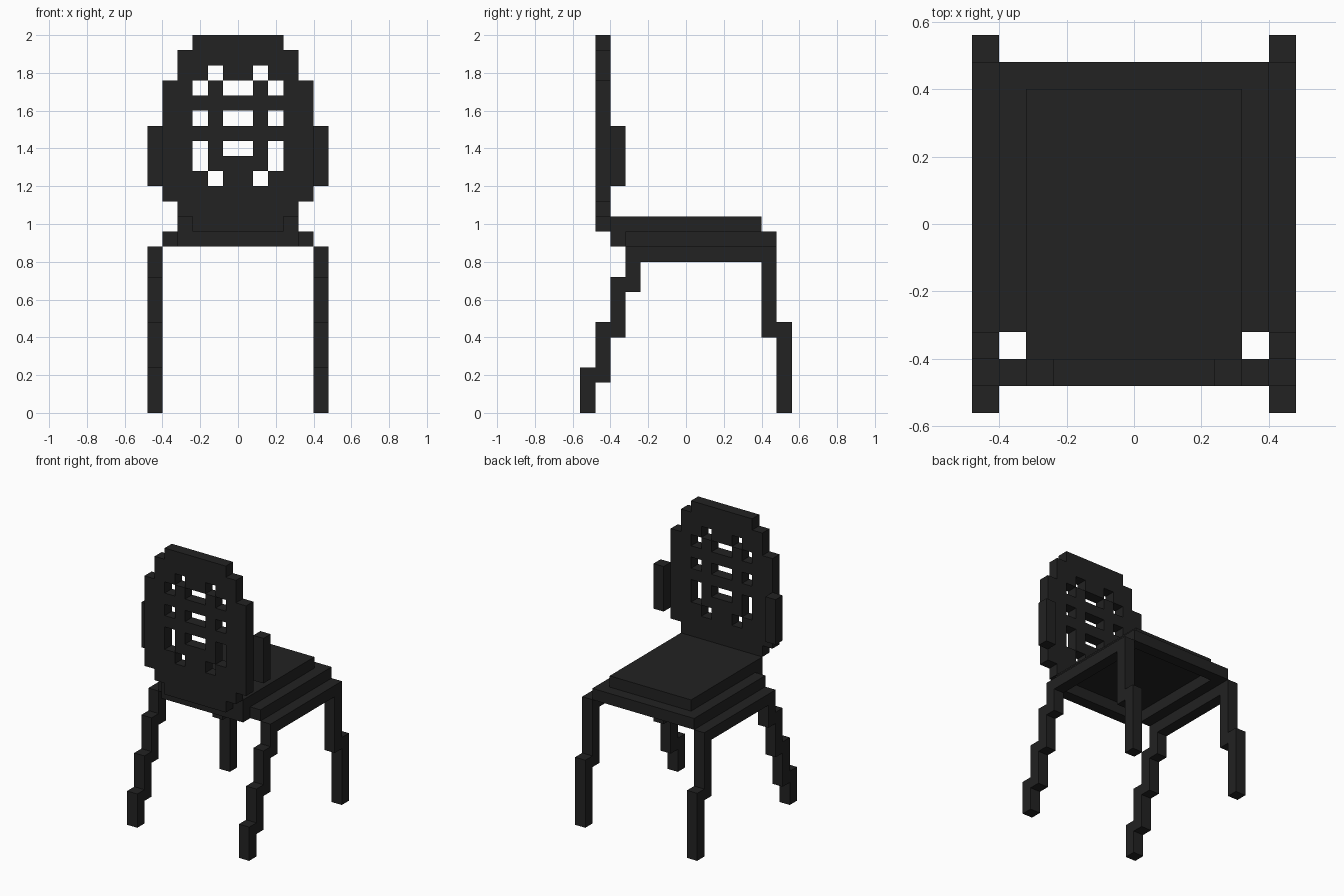
import bpy, bmesh, math
from itertools import product
from mathutils import Vector

UNIT = 0.08  # edge length of one block

cube = bpy.data.objects.get("Cube")
if cube:
    bpy.data.objects.remove(cube, do_unlink=True)

black = bpy.data.materials.new("charcoal black")
black.use_nodes = True
COLOUR = (0.016, 0.016, 0.016, 1)
black.diffuse_color = COLOUR
bsdf = black.node_tree.nodes["Principled BSDF"]
bsdf.inputs["Base Color"].default_value = COLOUR
bsdf.inputs["Roughness"].default_value = 0.8


def cells(box):
    """All blocks in a box given as (x0, x1, y0, y1, z0, z1)."""
    x0, x1, y0, y1, z0, z1 = box
    return set(product(range(x0, x1), range(y0, y1), range(z0, z1)))


def mirrored(blocks):
    return blocks | {(-x - 1, y, z) for x, y, z in blocks}


def block_part(name, solid, holes=()):
    """Skin the blocks of a part, leaving out the faces between them."""
    blocks = set().union(*map(cells, solid))
    for hole in holes:
        blocks -= mirrored(cells(hole))
    bm = bmesh.new()
    for block in blocks:
        for axis, side in product(range(3), (0, 1)):
            step = [0, 0, 0]
            step[axis] = 2 * side - 1
            if tuple(b + s for b, s in zip(block, step)) in blocks:
                continue
            corners = []
            for u, v in ((0, 0), (1, 0), (1, 1), (0, 1)):
                p = Vector(block)
                p[axis] += side
                p[(axis + 1) % 3] += u
                p[(axis + 2) % 3] += v
                corners.append(bm.verts.new(p * UNIT))
            bm.faces.new(corners if side else corners[::-1])
    bmesh.ops.remove_doubles(bm, verts=bm.verts[:], dist=UNIT / 100)
    bmesh.ops.dissolve_limit(bm, angle_limit=math.radians(1),
                             verts=bm.verts[:], edges=bm.edges[:])
    mesh = bpy.data.meshes.new(name)
    bm.to_mesh(mesh)
    bm.free()
    mesh.materials.append(black)
    obj = bpy.data.objects.new(name, mesh)
    bpy.context.collection.objects.link(obj)


def paired_part(name, solid):
    block_part("left_" + name, solid)
    block_part("right_" + name, [(-b[1], -b[0], *b[2:]) for b in solid])


# Seat cushion resting on an open frame
block_part("seat_cushion", [(-4, 4, -5, 5, 12, 13)])
block_part("seat_frame", [(-5, 5, -4, 6, 11, 12), (-4, 4, -5, -4, 11, 12)],
           holes=[(0, 4, -4, 5, 11, 12)])

# Rounded backrest: half width, bottom and top of each band
bands = [(3, 12, 13), (4, 13, 14), (5, 14, 22), (4, 22, 24), (3, 24, 25)]
# Lattice openings on one half: inner x, outer x, bottom and top
openings = [(1, 2, 15, 16), (2, 3, 16, 18), (0, 1, 17, 18), (2, 3, 19, 20),
            (0, 1, 19, 20), (2, 3, 21, 22), (0, 1, 21, 22), (1, 2, 22, 23)]
block_part("backrest", [(-w, w, -6, -5, z0, z1) for w, z0, z1 in bands],
           holes=[(x0, x1, -6, -5, z0, z1) for x0, x1, z0, z1 in openings])

# Side wings beside the backrest
paired_part("wing", [(5, 6, -5, -4, 15, 19)])

# Side rails and stepped legs
paired_part("side_rail", [(5, 6, -3, 5, 10, 11)])
paired_part("stepped_leg", [(5, 6, -7 + i, -6 + i, max(0, 3 * i - 1), 3 * i + 3)
                            for i in range(3)] + [(5, 6, -4, -3, 8, 11)])
paired_part("straight_leg", [(5, 6, 6, 7, 0, 6), (5, 6, 5, 6, 5, 11)])
